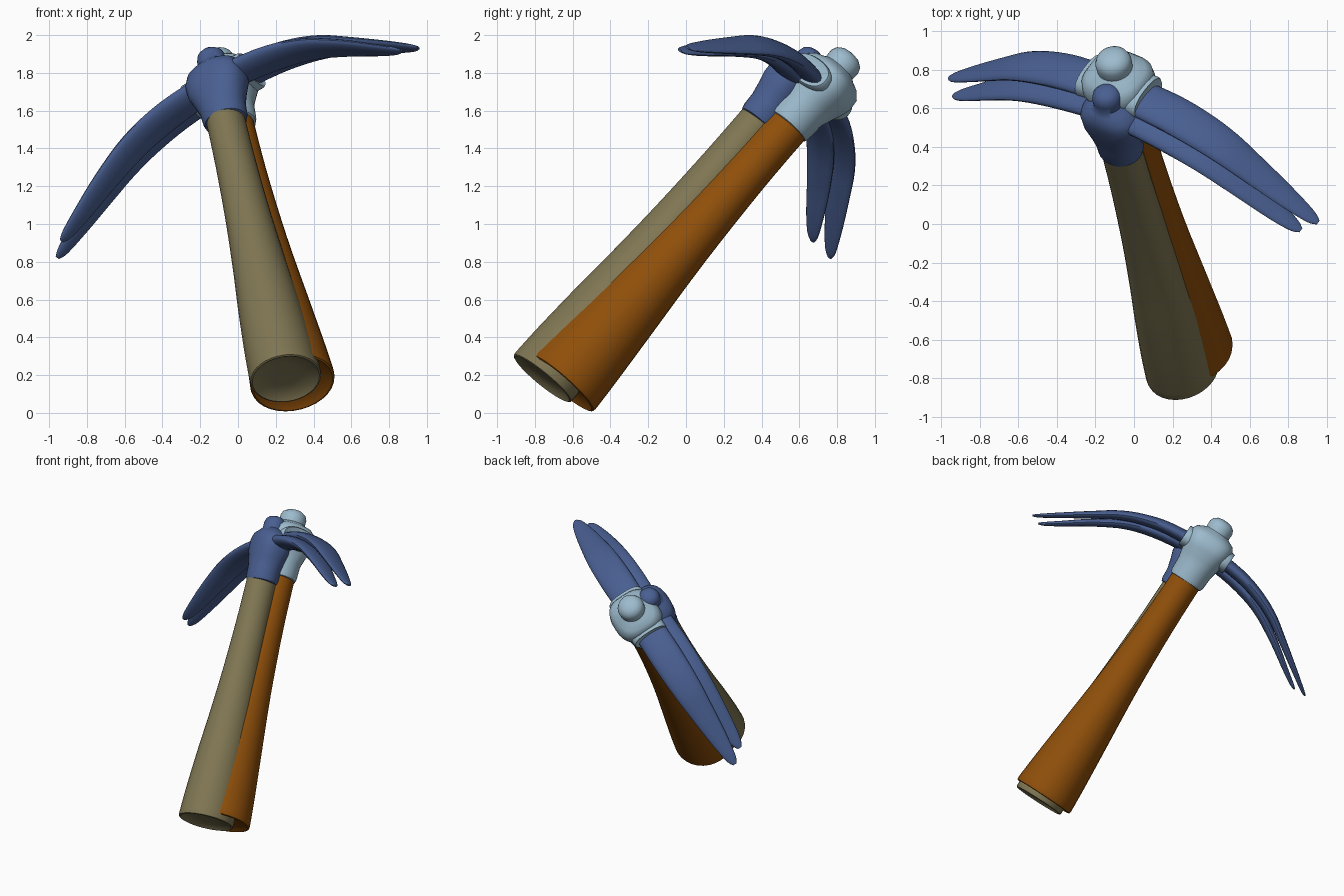
import bpy, bmesh, math
from mathutils import Vector

if "Cube" in bpy.data.objects:
    bpy.data.objects.remove(bpy.data.objects["Cube"])


def material(name, rgb):
    m = bpy.data.materials.new(name)
    m.diffuse_color = (*rgb, 1)
    m.use_nodes = True
    m.node_tree.nodes["Principled BSDF"].inputs["Base Color"].default_value = m.diffuse_color
    return m


OLIVE = material("olive wood", (0.212, 0.180, 0.085))
ORANGE = material("orange wood", (0.275, 0.078, 0.003))
BLUE = material("steel blue", (0.067, 0.115, 0.285))
PALE = material("pale steel", (0.335, 0.495, 0.610))


def spow(v, e):
    return math.copysign(abs(v) ** e, v)


def loft(name, sections, mat, sides=32):
    """Skin rings given as (centre, half-axis u, half-axis v, squareness)."""
    bm = bmesh.new()
    rings = []
    for c, u, v, e in sections:
        ring = []
        for i in range(sides):
            a = 2 * math.pi * i / sides
            ring.append(bm.verts.new(c + u * spow(math.cos(a), e) + v * spow(math.sin(a), e)))
        rings.append(ring)
    for r0, r1 in zip(rings, rings[1:]):
        for i in range(sides):
            j = (i + 1) % sides
            bm.faces.new((r0[i], r0[j], r1[j], r1[i]))
    bm.faces.new(rings[0][::-1])
    bm.faces.new(rings[-1])
    bmesh.ops.recalc_face_normals(bm, faces=bm.faces)
    me = bpy.data.meshes.new(name)
    bm.to_mesh(me)
    bm.free()
    me.materials.append(mat)
    ob = bpy.data.objects.new(name, me)
    bpy.context.collection.objects.link(ob)
    bpy.context.view_layer.objects.active = ob
    ob.select_set(True)
    bpy.ops.object.shade_smooth_by_angle(angle=math.radians(45))
    ob.select_set(False)
    return ob


def smooth(points, steps=4):
    """Catmull-Rom resampling of a row of tuples."""
    pts = [points[0]] + points + [points[-1]]
    out = []
    for a, b, c, d in zip(pts, pts[1:], pts[2:], pts[3:]):
        for k in range(steps):
            t = k / steps
            out.append(tuple(0.5 * (2 * q + (r - p) * t + (2 * p - 5 * q + 4 * r - s) * t * t
                                    + (3 * q - p - 3 * r + s) * t ** 3)
                             for p, q, r, s in zip(a, b, c, d)))
    return out + [points[-1]]


def pick(prefix, base, top, across, handle, head, blade, shift, handle_mat, head_mat, flat):
    base = Vector(base)
    d = (Vector(top) - base).normalized()          # along the handle
    p = Vector(across)
    p = (p - d * p.dot(d)).normalized()            # along the blade
    n = d.cross(p)                                 # across the blade

    # handle with a rounded, slightly hollow butt
    t0, r0 = handle[0]
    rows = [(t0 + 0.03, r0 * 0.45), (t0 + 0.02, r0 * 0.8), (t0, r0 * 0.94), (t0 + 0.004, r0 * 0.985)]
    rows += smooth([(t0 + 0.02, r0)] + handle[1:])
    loft(prefix + "_handle", [(base + d * t, p * r * flat, n * r, 1.0) for t, r in rows], handle_mat)

    # head socket with collar and top knob
    loft(prefix + "_head_socket",
         [(base + d * t, p * a, n * b, e) for t, a, b, e in head], head_mat)

    # curved double-ended blade, mirrored about the handle
    half = smooth(blade)
    full = [(-s, t, w, h) for s, t, w, h in reversed(half[1:])] + half
    middle = base + p * shift[0] + n * shift[1]
    sections = []
    for i, (s, t, w, h) in enumerate(full):
        q0, q1 = full[max(i - 1, 0)], full[min(i + 1, len(full) - 1)]
        tan = (p * (q1[0] - q0[0]) + d * (q1[1] - q0[1])).normalized()
        sections.append((middle + p * s + d * t, n * w, tan.cross(n).normalized() * h, 1.0))
    loft(prefix + "_blade", sections, BLUE, 20)
    return base, d, p, n


# smaller pick in front
pick("front_pick", (0.25, -0.75, 0.195), (-0.145, 0.675, 1.89), (1.79, -0.68, 1.03),
     [(-0.02, 0.202), (0.2, 0.194), (0.5, 0.174), (0.75, 0.153), (1.1, 0.130), (1.5, 0.114), (1.87, 0.108)],
     [(1.78, 0.10, 0.095, 1), (1.785, 0.114, 0.108, 1), (1.81, 0.122, 0.115, 1),
      (1.88, 0.126, 0.116, 1), (1.95, 0.145, 0.12, 0.9), (2.01, 0.165, 0.125, 0.8),
      (2.08, 0.17, 0.125, 0.8), (2.13, 0.15, 0.118, 0.85), (2.16, 0.105, 0.095, 1),
      (2.18, 0.078, 0.078, 1), (2.22, 0.078, 0.078, 1), (2.25, 0.07, 0.07, 1),
      (2.27, 0.05, 0.05, 1), (2.28, 0.02, 0.02, 1)],
     [(0, 2.095, 0.095, 0.05), (0.3, 2.06, 0.105, 0.045), (0.55, 1.985, 0.1, 0.036),
      (0.77, 1.86, 0.083, 0.028), (0.95, 1.735, 0.06, 0.02), (1.05, 1.668, 0.038, 0.014),
      (1.09, 1.645, 0.014, 0.006)],
     (-0.015, 0.03), OLIVE, BLUE, 0.93)

# larger pick behind
base, d, p, n = pick(
     "rear_pick", (0.29, -0.66, 0.16), (-0.11, 0.85, 1.87), (1.9, -0.76, 1.09),
     [(-0.005, 0.230), (0.2, 0.217), (0.5, 0.191), (1.0, 0.148), (1.5, 0.122), (1.92, 0.115)],
     [(1.835, 0.11, 0.105, 1), (1.84, 0.125, 0.12, 1), (1.865, 0.133, 0.127, 1),
      (1.96, 0.138, 0.13, 1), (2.03, 0.155, 0.148, 0.85), (2.09, 0.168, 0.168, 0.75),
      (2.13, 0.172, 0.175, 0.7), (2.19, 0.172, 0.165, 0.7), (2.225, 0.15, 0.138, 0.8),
      (2.245, 0.11, 0.105, 1), (2.255, 0.093, 0.093, 1), (2.30, 0.095, 0.095, 1),
      (2.33, 0.083, 0.083, 1), (2.35, 0.055, 0.055, 1), (2.358, 0.02, 0.02, 1)],
     [(0, 2.115, 0.108, 0.05), (0.3, 2.09, 0.115, 0.046), (0.5, 2.04, 0.112, 0.04),
      (0.66, 1.97, 0.103, 0.034), (0.8, 1.88, 0.088, 0.028), (0.98, 1.757, 0.066, 0.021),
      (1.12, 1.66, 0.04, 0.014), (1.168, 1.63, 0.014, 0.006)],
     (0.005, -0.025), ORANGE, PALE, 0.98)

# sleeve around the rear blade, with rolled rims
rim = [(0.185, 0.88), (0.19, 0.95), (0.18, 1.0), (0.14, 1.0)]
rows = [(-s, k) for s, k in rim] + [(s, k) for s, k in reversed(rim)]
loft("rear_pick_sleeve",
     [(base + d * 2.115 + p * s - n * 0.01, n * 0.132 * k, d * 0.08 * k, 0.85) for s, k in rows], PALE)
